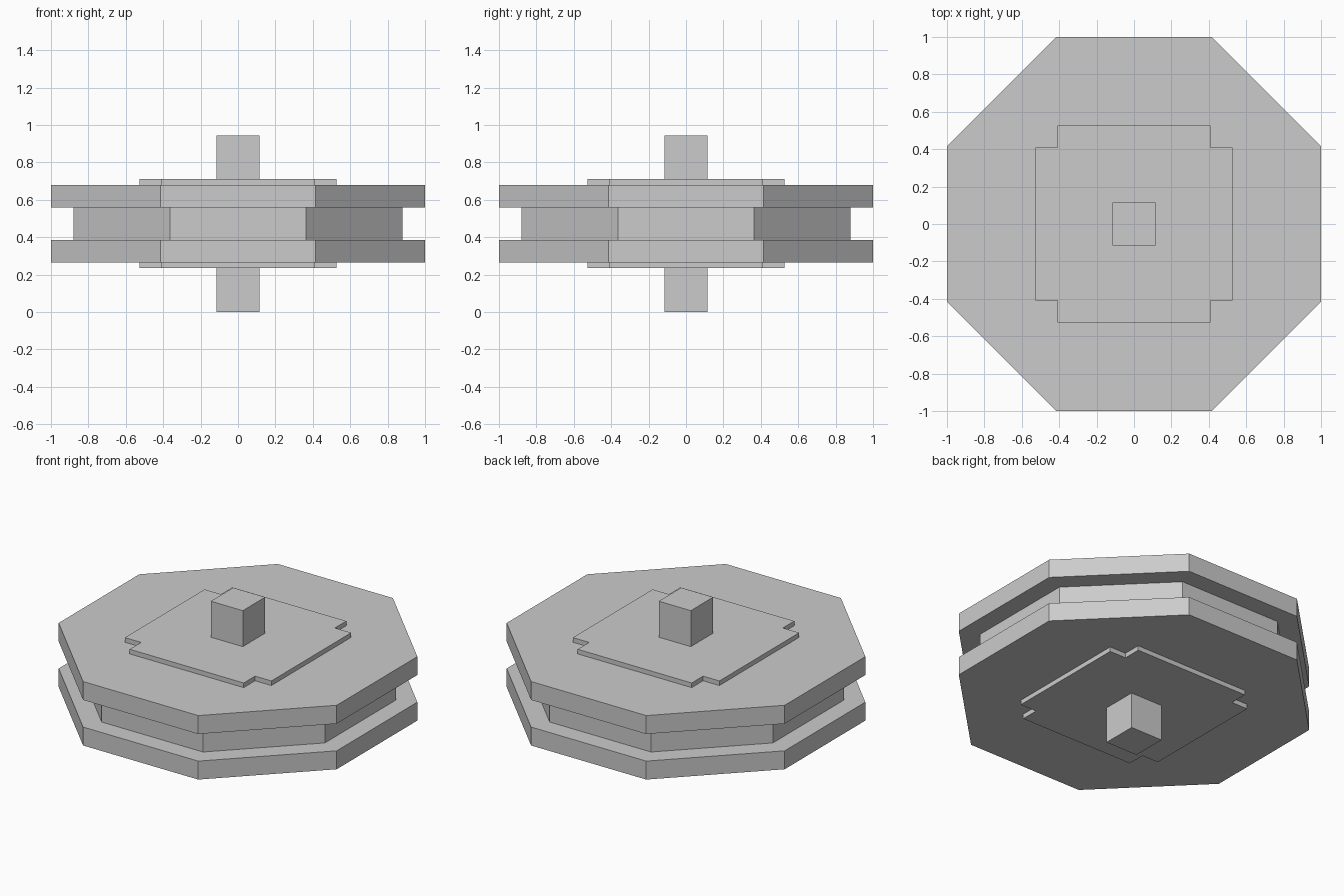
import bpy, bmesh
from math import cos, sin, pi

if "Cube" in bpy.data.objects:
    bpy.data.objects.remove(bpy.data.objects["Cube"])

MID = 0.472  # height of the wheel's mirror plane


def prism(name, profile, z0, z1):
    """Extrude a closed XY profile from z0 to z1."""
    bm = bmesh.new()
    base = bm.faces.new([bm.verts.new((x, y, z0)) for x, y in profile])
    top = bmesh.ops.extrude_face_region(bm, geom=[base])["geom"]
    verts = [v for v in top if isinstance(v, bmesh.types.BMVert)]
    bmesh.ops.translate(bm, verts=verts, vec=(0, 0, z1 - z0))
    bmesh.ops.recalc_face_normals(bm, faces=bm.faces)
    mesh = bpy.data.meshes.new(name)
    bm.to_mesh(mesh)
    bm.free()
    obj = bpy.data.objects.new(name, mesh)
    bpy.context.collection.objects.link(obj)
    return obj


def octagon(apothem):
    r = apothem / cos(pi / 8)
    return [(r * cos(pi / 8 + i * pi / 4), r * sin(pi / 8 + i * pi / 4)) for i in range(8)]


def square(h):
    return [(-h, -h), (h, -h), (h, h), (-h, h)]


def notched_square(outer, inner):
    # one corner notch, turned through four quarter turns
    pts, corner = [], [(outer, inner), (inner, inner), (inner, outer)]
    for _ in range(4):
        pts += corner
        corner = [(-y, x) for x, y in corner]
    return pts


# recessed core between the two rims
prism("core", octagon(0.88), MID - 0.088, MID + 0.088)

# rims, cap plates and axle stubs, repeated above and below the core
for side, s in (("upper", 1), ("lower", -1)):
    for part, profile, a, b in (
        ("rim", octagon(1.0), 0.088, 0.208),
        ("cap_plate", notched_square(0.527, 0.41), 0.208, 0.238),
        ("axle_stub", square(0.115), 0.238, MID),
    ):
        z0, z1 = sorted((MID + s * a, MID + s * b))
        prism(f"{side}_{part}", profile, z0, z1)
